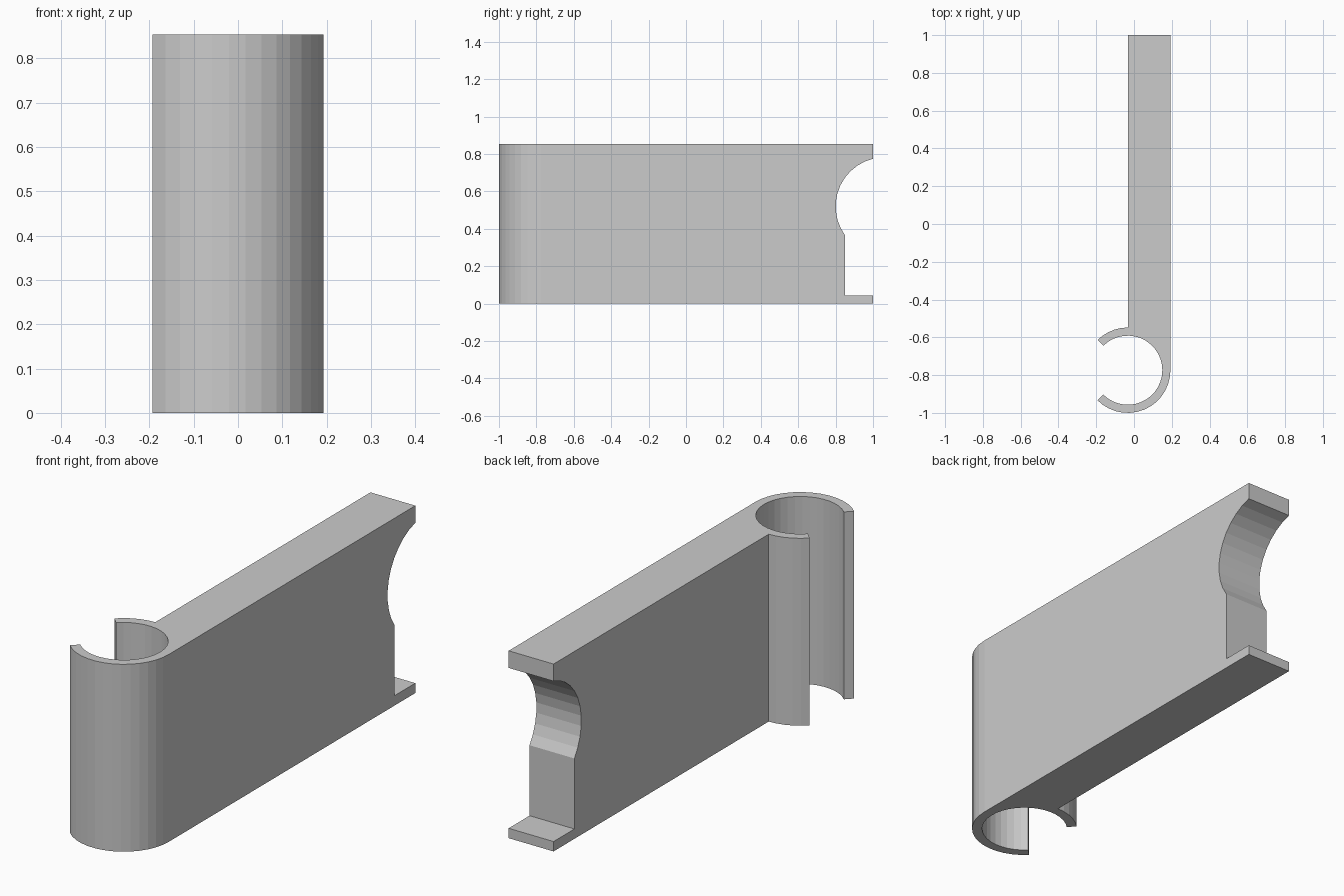
import bpy, bmesh
from math import sin, cos, radians
from mathutils import Vector

if "Cube" in bpy.data.objects:
    bpy.data.objects.remove(bpy.data.objects["Cube"])

HEIGHT = 0.853
CX, CY = -0.033, -0.774          # clip axis
R_OUT, R_IN = 0.226, 0.183
ARM_RIGHT = CX + R_OUT


def arc(cx, cy, r, start, end, steps):
    angles = [radians(start + (end - start) * i / steps) for i in range(steps + 1)]
    return [(cx + r * cos(a), cy + r * sin(a)) for a in angles]


def prism(name, points, direction):
    """Extrude a closed outline of 3D points along a direction."""
    bm = bmesh.new()
    face = bm.faces.new([bm.verts.new(p) for p in points])
    ext = bmesh.ops.extrude_face_region(bm, geom=[face])
    verts = [g for g in ext["geom"] if isinstance(g, bmesh.types.BMVert)]
    bmesh.ops.translate(bm, verts=verts, vec=Vector(direction))
    bmesh.ops.recalc_face_normals(bm, faces=bm.faces)
    mesh = bpy.data.meshes.new(name)
    bm.to_mesh(mesh)
    bm.free()
    obj = bpy.data.objects.new(name, mesh)
    bpy.context.collection.objects.link(obj)
    return obj


# Clip and arm: open ring flowing tangentially into a flat plate
outline = arc(CX, CY, R_OUT, 225, 360, 14)
outline += [(ARM_RIGHT, 1.0), (CX, 1.0)]
outline += arc(CX, CY, R_OUT, 90, 135, 5)
outline += arc(CX, CY, R_IN, 135, -135, 28)
clip_arm = prism("clip_arm", [(x, y, 0) for x, y in outline], (0, 0, HEIGHT))

# End notch: round bite above a rectangular slot, leaving a top and bottom lip
notch = arc(1.0626, 0.52, 0.2626, 103.8, 215.95, 11)
notch += [(0.85, 0.045), (1.1, 0.045), (1.1, notch[0][1])]
cutter = prism("notch_cutter", [(-0.3, y, z) for y, z in notch], (0.6, 0, 0))
cutter.hide_render = True

cut = clip_arm.modifiers.new("end_notch", 'BOOLEAN')
cut.operation = 'DIFFERENCE'
cut.solver = 'EXACT'
cut.object = cutter
bpy.context.view_layer.objects.active = clip_arm
bpy.ops.object.modifier_apply(modifier=cut.name)
bpy.data.objects.remove(cutter)
